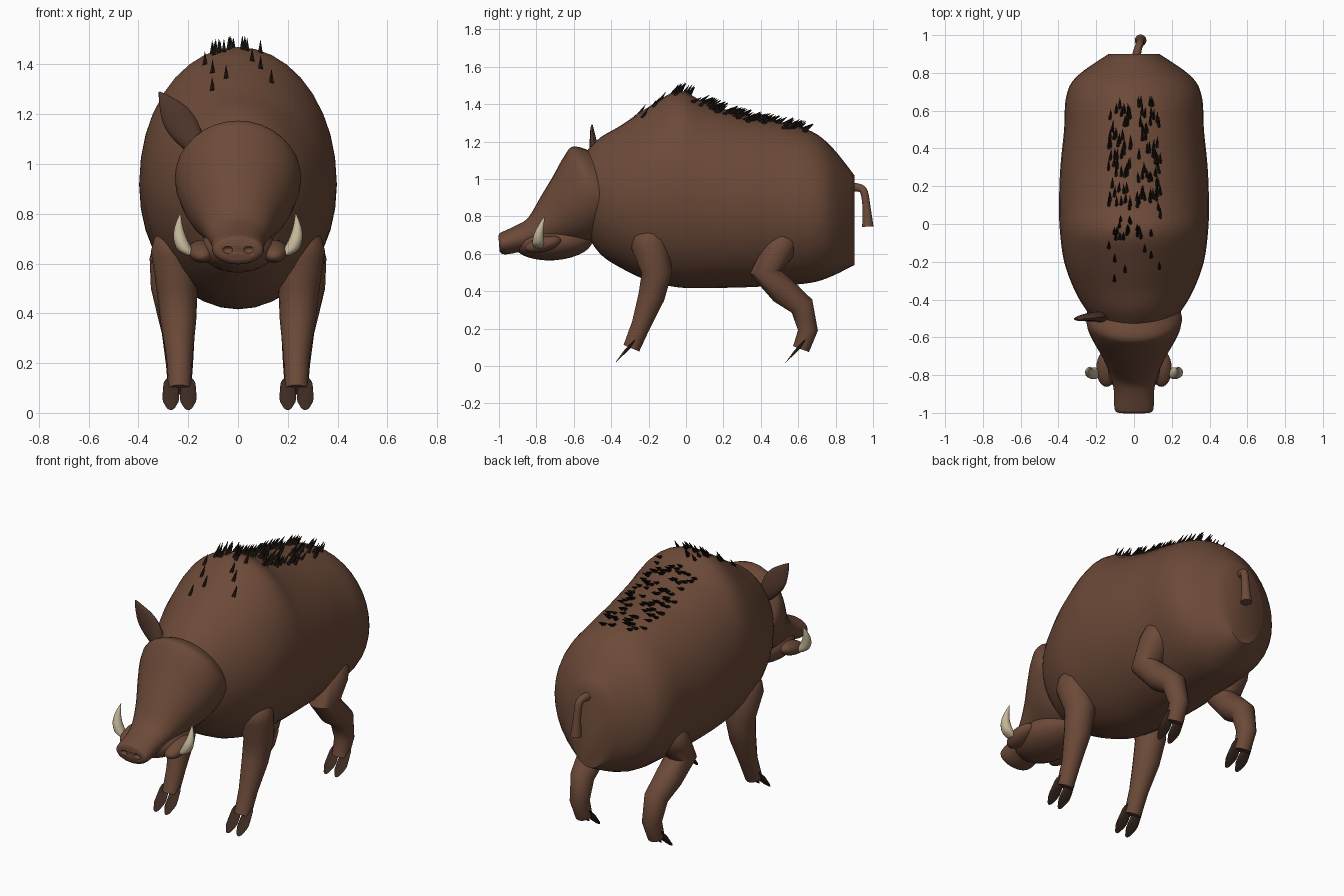
import bpy, bmesh, math, random
from mathutils import Matrix, Vector

random.seed(4)
cube = bpy.data.objects.get("Cube")
if cube:
    bpy.data.objects.remove(cube)


def material(name, rgb):
    m = bpy.data.materials.new(name)
    m.use_nodes = True
    m.diffuse_color = (*rgb, 1)
    m.node_tree.nodes["Principled BSDF"].inputs["Base Color"].default_value = (*rgb, 1)
    return m


HIDE = material("brown_hide", (0.15, 0.068, 0.04))
EAR = material("dark_brown_ear", (0.085, 0.04, 0.026))
HOOF = material("hoof_brown", (0.045, 0.023, 0.015))
BRISTLE = material("black_bristle", (0.014, 0.009, 0.006))
IVORY = material("ivory", (0.55, 0.47, 0.31))


def finish(name, bm, mat, smooth=True):
    bmesh.ops.recalc_face_normals(bm, faces=bm.faces)
    mesh = bpy.data.meshes.new(name)
    bm.to_mesh(mesh)
    bm.free()
    mesh.materials.append(mat)
    ob = bpy.data.objects.new(name, mesh)
    bpy.context.collection.objects.link(ob)
    bpy.ops.object.select_all(action='DESELECT')
    ob.select_set(True)
    bpy.context.view_layer.objects.active = ob
    if smooth:
        bpy.ops.object.shade_smooth_by_angle(angle=math.radians(45))
    return ob


def refine(rows, steps=4):
    """Catmull-Rom interpolation of station rows."""
    out = []
    for i in range(len(rows) - 1):
        p = [rows[max(0, min(len(rows) - 1, i + k))] for k in (-1, 0, 1, 2)]
        for s in range(steps):
            t = s / steps
            out.append([0.5 * (2 * b + (c - a) * t + (2 * a - 5 * b + 4 * c - d) * t * t
                               + (3 * b - a - 3 * c + d) * t ** 3) for a, b, c, d in zip(*p)])
    return out + [list(rows[-1])]


def loft(name, rings, mat, n=20):
    """Skin ellipses given as x, y, z, tilt in degrees, half width, half height."""
    bm = bmesh.new()
    loops = []
    for x, y, z, tilt, rx, rz in rings:
        t = math.radians(tilt)
        up = Vector((0, -math.sin(t), math.cos(t)))
        loops.append([bm.verts.new(Vector((x + rx * math.cos(a), y, z)) + up * rz * math.sin(a))
                      for a in (math.tau * k / n for k in range(n))])
    for a, b in zip(loops, loops[1:]):
        for k in range(n):
            bm.faces.new((a[k], a[k - 1], b[k - 1], b[k]))
    bm.faces.new(loops[0])
    bm.faces.new(loops[-1])
    return finish(name, bm, mat)


def tube(name, path, mat, n=18):
    """Round limb along points x, y, z, radius, with rings square to the path."""
    rings = []
    for i, (x, y, z, r) in enumerate(path):
        a, b = path[max(i - 1, 0)], path[min(i + 1, len(path) - 1)]
        tilt = math.degrees(math.atan2(a[2] - b[2], a[1] - b[1]))
        rings.append((x, y, z, tilt, r, r))
    return loft(name, rings, mat, n)


def ellipsoid(name, centre, size, mat, tilt=0):
    bm = bmesh.new()
    m = Matrix.Translation(centre) @ Matrix.Rotation(tilt, 4, 'X') @ Matrix.Diagonal((*size, 1))
    bmesh.ops.create_uvsphere(bm, u_segments=24, v_segments=14, radius=1, matrix=m)
    return finish(name, bm, mat)


# Body: stations of y, bottom, top, half width
body = refine([
    (-0.54, 0.72, 1.14, 0.18), (-0.46, 0.60, 1.22, 0.25), (-0.35, 0.525, 1.285, 0.315),
    (-0.2, 0.455, 1.385, 0.37), (-0.04, 0.42, 1.47, 0.392), (0.1, 0.417, 1.41, 0.397),
    (0.3, 0.42, 1.345, 0.39), (0.5, 0.43, 1.305, 0.37), (0.67, 0.445, 1.255, 0.36),
    (0.78, 0.48, 1.17, 0.305), (0.9, 0.54, 1.02, 0.135)])
loft("body", [(0, y, (b + t) / 2, 0, w, (t - b) / 2) for y, b, t, w in body], HIDE, 36)

# Head tapering down to the snout
head = loft("head", refine([
    (0, -0.39, 0.99, 31, 0.17, 0.17), (0, -0.47, 0.96, 31, 0.245, 0.25),
    (0, -0.53, 0.92, 31, 0.25, 0.235), (0, -0.61, 0.84, 31, 0.215, 0.2),
    (0, -0.70, 0.775, 31, 0.165, 0.15), (0, -0.80, 0.715, 29, 0.125, 0.09),
    (0, -0.88, 0.685, 20, 0.107, 0.072), (0, -0.96, 0.66, 10, 0.105, 0.063),
    (0, -0.99, 0.655, 6, 0.098, 0.055), (0, -1.0, 0.655, 4, 0.08, 0.04)]), HIDE, 32)

# Nostril dents
for s in (-1, 1):
    dent = ellipsoid("nostril_cutter", (s * 0.042, -1.006, 0.655), (0.022, 0.018, 0.015), HIDE)
    dent.hide_render = True
    bpy.context.view_layer.objects.active = head
    mod = head.modifiers.new("nostril", 'BOOLEAN')
    mod.object = dent
    mod.operation = 'DIFFERENCE'
    mod.solver = 'EXACT'
    bpy.ops.object.modifier_apply(modifier=mod.name)
    bpy.data.objects.remove(dent)

ellipsoid("lower_jaw", (0, -0.71, 0.66), (0.155, 0.21, 0.095), HIDE, 0.06)

# Single ear on the right
ear = loft("right_ear", refine([
    (0, 0, -0.02, 90, 0.045, 0.03), (0, 0, 0.06, 90, 0.062, 0.024), (0, -0.005, 0.13, 90, 0.056, 0.018),
    (0, -0.01, 0.2, 90, 0.024, 0.01), (0, -0.01, 0.235, 90, 0.003, 0.003)]), EAR, 16)
ear.location = (-0.185, -0.492, 1.095)
ear.rotation_euler = (0, math.radians(-34), 0)

for s, side in ((-1, "right"), (1, "left")):
    # Lip bulges and tusks
    ellipsoid(side + "_lip", (s * 0.145, -0.765, 0.65), (0.055, 0.1, 0.04), HIDE, 0.25)
    tusk = [(0.185, -0.79, 0.632, 0.022), (0.212, -0.79, 0.655, 0.031), (0.232, -0.788, 0.7, 0.027),
            (0.238, -0.775, 0.75, 0.016), (0.232, -0.757, 0.8, 0.002)]
    loft(side + "_tusk", refine([(s * x, y, z, 90, r, r) for x, y, z, r in tusk]), IVORY, 14)

    # Legs
    front = [(0.245, -0.21, 0.735, 0.05), (0.25, -0.203, 0.705, 0.085), (0.25, -0.195, 0.65, 0.1),
             (0.245, -0.155, 0.5, 0.083), (0.24, -0.185, 0.37, 0.072), (0.235, -0.24, 0.22, 0.052),
             (0.235, -0.292, 0.095, 0.046)]
    hind = [(0.25, 0.545, 0.715, 0.045), (0.265, 0.53, 0.685, 0.075), (0.27, 0.495, 0.62, 0.085),
            (0.265, 0.425, 0.5, 0.085), (0.25, 0.52, 0.4, 0.076), (0.24, 0.62, 0.32, 0.066),
            (0.235, 0.652, 0.19, 0.054), (0.235, 0.615, 0.09, 0.046)]
    for part, path, shift in (("front", front, 0), ("hind", hind, 0.91)):
        tube(f"{side}_{part}_leg", [(s * x, y, z, r) for x, y, z, r in path], HIDE)
        # Cloven hoof
        for k, toe in ((-1, "inner"), (1, "outer")):
            x = s * (0.235 + k * 0.035)
            loft(f"{side}_{part}_{toe}_hoof", [
                (x, shift - 0.288, 0.128, 133, 0.018, 0.025), (x, shift - 0.3, 0.112, 133, 0.03, 0.045),
                (x, shift - 0.335, 0.06, 133, 0.034, 0.055), (x, shift - 0.352, 0.042, 133, 0.024, 0.045)],
                HOOF, 14)

# Tail
tube("tail", refine([(0.01, 0.88, 0.955, 0.024), (0.02, 0.925, 0.953, 0.022), (0.03, 0.952, 0.93, 0.021),
                     (0.033, 0.965, 0.85, 0.022), (0.035, 0.972, 0.745, 0.031)], 3), HIDE, 14)


def back_height(x, y):
    for p, q in zip(body, body[1:]):
        if p[0] <= y <= q[0]:
            f = (y - p[0]) / (q[0] - p[0])
            _, b, t, w = [i + (j - i) * f for i, j in zip(p, q)]
            return (b + t) / 2 + (t - b) / 2 * math.sqrt(1 - (x / w) ** 2)


# Bristles swept back along the spine
bm = bmesh.new()
for i in range(135):
    x = random.choice((-1, 1)) * random.uniform(0.015, 0.14)
    y = random.uniform(-0.3, 0.64) if i % 8 == 0 else random.uniform(-0.08, 0.64)
    lean = Vector((random.uniform(-0.1, 0.1), 0.8, random.uniform(0.4, 0.6))).normalized()
    if y < 0.02:
        lean = Vector((0, 0.55, 0.85)).normalized()
    place = Matrix.Translation(Vector((x, y, back_height(x, y))) + lean * 0.022)
    bmesh.ops.create_cone(bm, cap_ends=True, segments=6, radius1=0.011, radius2=0.0008, depth=0.065,
                          matrix=place @ lean.to_track_quat('Z', 'Y').to_matrix().to_4x4())
finish("back_bristles", bm, BRISTLE, False)
